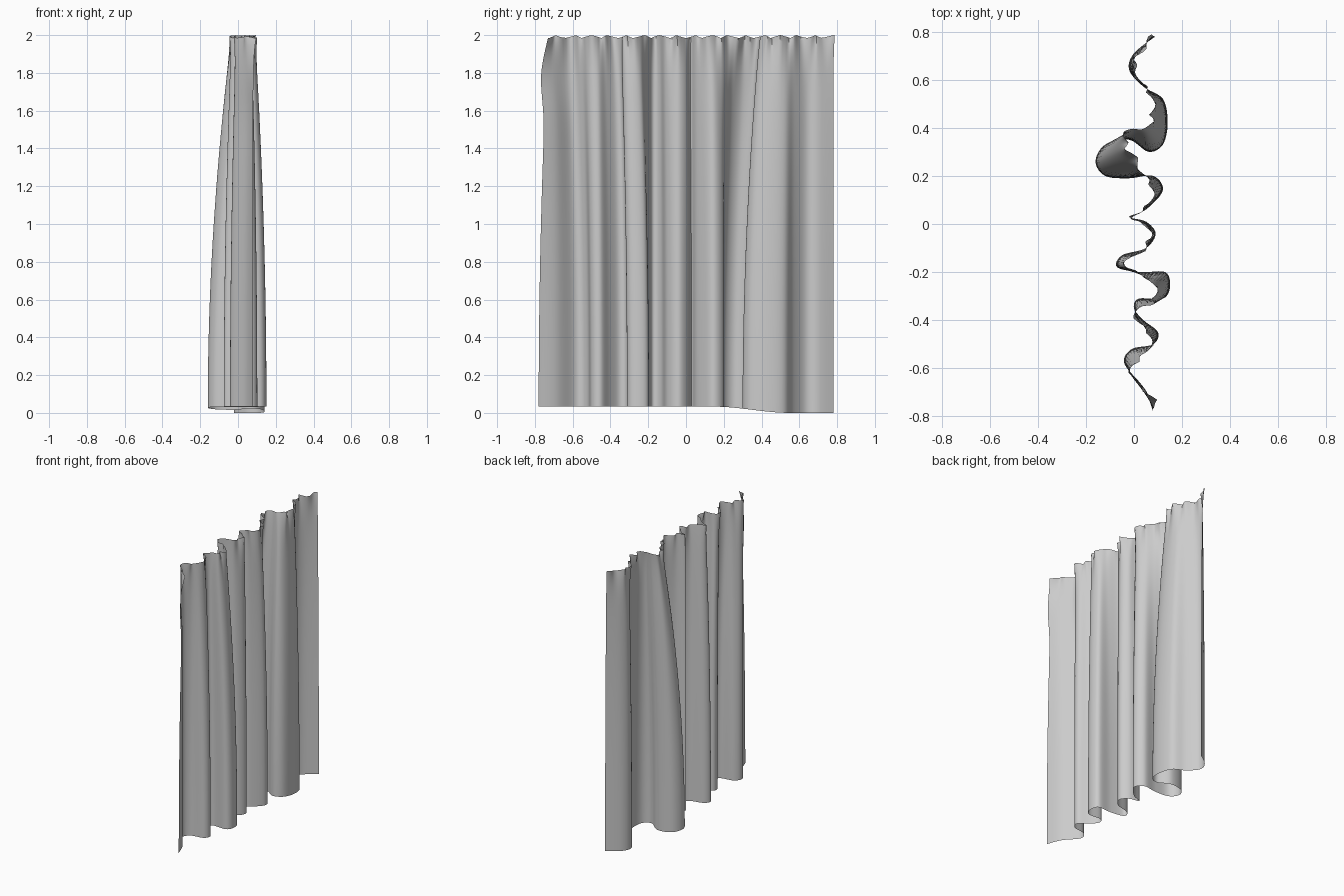
import bpy
import bmesh
import math
from mathutils import Vector

cube = bpy.data.objects.get("Cube")
if cube:
    bpy.data.objects.remove(cube, do_unlink=True)

# Fold path in hundredths: hem x, hem y, heading x, heading y
FOLDS = [
    (8, -78, 8, -73), (4, -68, 5, -69), (-4, -58, -1, -62), (-1, -52, 2, -56),
    (8, -50, 6, -52), (10, -45, 7, -47), (4, -40, 4, -43), (0, -35, 1, -38),
    (2, -31, 2, -35), (12, -31, 7, -34), (15, -26, 9, -30), (13, -20, 8, -25),
    (3, -20, 4, -22), (-7, -18, -3, -18), (-5, -13, -2, -14), (5, -10, 4, -11),
    (9, -4, 7, -5), (5, 1, 5, 0), (-2, 3, -1, 2), (5, 6, 4, 6),
    (12, 14, 8, 13), (8, 20, 6, 18), (-2, 19, 3, 23), (-12, 20, 0, 27),
    (-16, 26, -3, 32), (-12, 33, -4, 37), (-2, 35, 0, 39), (6, 30, 5, 39),
    (12, 33, 7, 42), (14, 42, 8, 47), (12, 52, 7, 53), (4, 57, 4, 58),
    (-2, 64, 0, 65), (0, 71, 2, 71), (9, 78, 8, 78),
]
STEPS = 6
ROWS = 48


def smooth_path(points, steps):
    """Catmull-Rom curve through the points."""
    pts = [points[0]] + points + [points[-1]]
    path = []
    for a, b, c, d in zip(pts, pts[1:], pts[2:], pts[3:]):
        for i in range(steps):
            t = i / steps
            path.append(b + (c - a) * t / 2
                        + (a - b * 2.5 + c * 2 - d / 2) * t ** 2
                        + (b * 3 - a - c * 3 + d) / 2 * t ** 3)
    path.append(points[-1])
    return path


def zigzag(v):
    """Triangle wave between -1 and 1."""
    return 4 * abs(v - math.floor(v + 0.5)) - 1


hem = smooth_path([Vector(f[:2]) / 100 for f in FOLDS], STEPS)
heading = smooth_path([Vector(f[2:]) / 100 for f in FOLDS], STEPS)


def cloth_point(col, row):
    # rows crowd towards the gathered heading
    u = (row / ROWS) ** 1.5
    flare = 1 - (1 - u) ** 2
    p = heading[col].lerp(hem[col], flare)
    gather = math.exp(-u * 22)
    along = heading[col].y
    p.x += 0.017 * gather * zigzag(along * 13)
    p.y += 0.008 * gather * math.sin(along * 50)
    # side hem billows out just below the heading
    p.y -= 0.028 * math.exp(-((u - 0.1) / 0.09) ** 2) * max(0, -along - 0.6) / 0.13
    top = 1.992 + 0.008 * zigzag(along * 11)
    drop = max(0, min(1, (hem[col].y - 0.15) / 0.4))
    bottom = 0.033 - 0.033 * drop * drop * (3 - 2 * drop)
    return (p.x, p.y, top + (bottom - top) * u)


# Curtain cloth: a single open sheet
bm = bmesh.new()
grid = [[bm.verts.new(cloth_point(c, r)) for c in range(len(hem))]
        for r in range(ROWS + 1)]
for upper, lower in zip(grid, grid[1:]):
    for c in range(len(hem) - 1):
        bm.faces.new((upper[c], lower[c], lower[c + 1], upper[c + 1]))
mesh = bpy.data.meshes.new("curtain_cloth")
bm.to_mesh(mesh)
bm.free()
curtain = bpy.data.objects.new("curtain_cloth", mesh)
bpy.context.collection.objects.link(curtain)

# Plain grey fabric
fabric = bpy.data.materials.new("grey_fabric")
fabric.use_nodes = True
grey = (0.6, 0.6, 0.6, 1)
fabric.diffuse_color = grey
fabric.node_tree.nodes["Principled BSDF"].inputs["Base Color"].default_value = grey
mesh.materials.append(fabric)

bpy.ops.object.select_all(action="DESELECT")
curtain.select_set(True)
bpy.context.view_layer.objects.active = curtain
bpy.ops.object.shade_smooth_by_angle(angle=math.radians(50))
